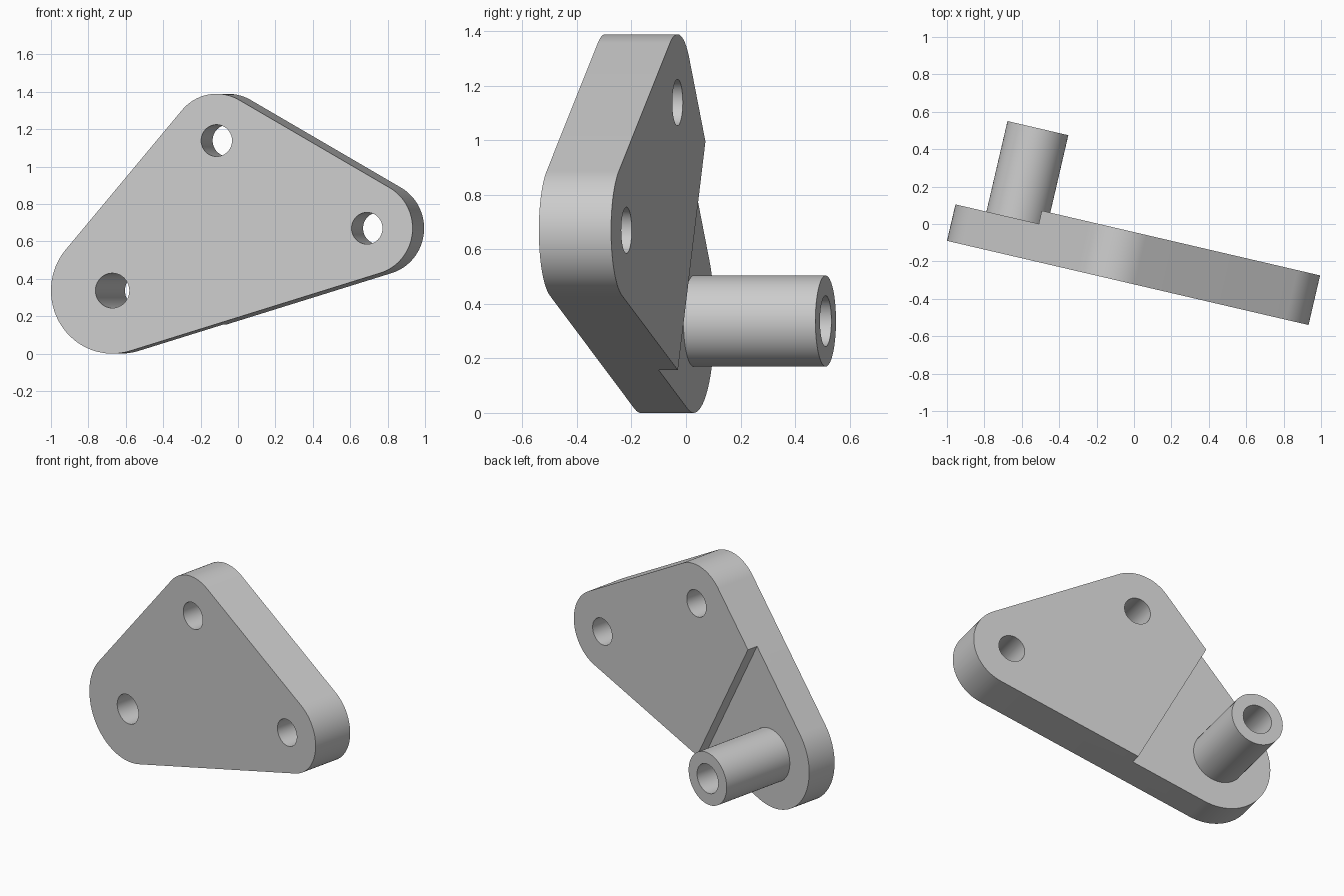
import bpy, bmesh, math
from mathutils import Matrix, Vector

default = bpy.data.objects.get("Cube")
if default:
    bpy.data.objects.remove(default, do_unlink=True)

# Corner circles of the plate, counter-clockwise: along, height, outer radius, hole radius
CORNERS = [(0.337, 0.337, 0.337, 0.093), (1.735, 0.67, 0.25, 0.085), (0.909, 1.139, 0.25, 0.085)]
THIN, THICK, BOSS_END, BOSS_RADIUS = 0.2, 0.272, 0.697, 0.167
STEP_TOP, STEP_BOTTOM = Vector((0.463, 0.985)), Vector((0.904, 0.155))


def prism(name, outline, start, end):
    """Extrude an outline in the x-z plane from y = start to y = end."""
    bm = bmesh.new()
    face = bm.faces.new([bm.verts.new((x, start, z)) for x, z in outline])
    grown = bmesh.ops.extrude_face_region(bm, geom=[face])["geom"]
    moved = [v for v in grown if isinstance(v, bmesh.types.BMVert)]
    bmesh.ops.translate(bm, verts=moved, vec=(0, end - start, 0))
    bmesh.ops.recalc_face_normals(bm, faces=bm.faces)
    mesh = bpy.data.meshes.new(name)
    bm.to_mesh(mesh)
    bm.free()
    obj = bpy.data.objects.new(name, mesh)
    bpy.context.collection.objects.link(obj)
    return obj


def arc(x, z, radius, a=0.0, b=math.tau, count=64):
    """Points on a circle from angle a up to, but not including, angle b."""
    return [(x + radius * math.cos(a + (b - a) * i / count),
             z + radius * math.sin(a + (b - a) * i / count)) for i in range(count)]


def tangent_normal(p, q):
    """Angle of the outward normal of the outer tangent from circle p to circle q."""
    dx, dz = q[0] - p[0], q[1] - p[1]
    return math.atan2(dz, dx) - math.acos((p[2] - q[2]) / math.hypot(dx, dz))


def combine(target, tool, operation):
    """Apply a boolean and remove the tool."""
    mod = target.modifiers.new(operation.lower(), "BOOLEAN")
    mod.operation, mod.solver, mod.object = operation, "EXACT", tool
    bpy.ops.object.select_all(action="DESELECT")
    bpy.context.view_layer.objects.active = target
    target.select_set(True)
    bpy.ops.object.modifier_apply(modifier=mod.name)
    bpy.data.objects.remove(tool, do_unlink=True)


# Rounded triangular plate
outline = []
for i, corner in enumerate(CORNERS):
    a = tangent_normal(CORNERS[i - 1], corner)
    b = tangent_normal(corner, CORNERS[(i + 1) % 3])
    b = a + (b - a) % math.tau
    outline += arc(*corner[:3], a, b, 32) + arc(*corner[:3], b, b + 1, 1)
bracket = prism("mounting_bracket", outline, 0, THICK)

# Slanted step: thinner plate around the boss
along = (STEP_BOTTOM - STEP_TOP).normalized()
side = Vector((along.y, -along.x))
top, bottom = STEP_TOP - along, STEP_BOTTOM + along
pocket = [top, bottom, bottom + side * 2, top + side * 2]
combine(bracket, prism("step_cutter", pocket, THIN, 1), "DIFFERENCE")

# Tubular boss on the back
x, z = CORNERS[0][:2]
combine(bracket, prism("boss", arc(x, z, BOSS_RADIUS), THIN / 2, BOSS_END), "UNION")

# Through holes
for x, z, _, hole in CORNERS:
    combine(bracket, prism("hole_cutter", arc(x, z, hole), -1, 1), "DIFFERENCE")

# Turn the bracket into place
bracket.data.transform(Matrix.Translation((-1, -0.09, 0)) @ Matrix.Rotation(math.radians(-13.1), 4, "Z"))

# Plain grey
grey = bpy.data.materials.new("light_grey")
grey.use_nodes = True
colour = (0.6, 0.6, 0.6, 1)
grey.diffuse_color = colour
grey.node_tree.nodes["Principled BSDF"].inputs["Base Color"].default_value = colour
bracket.data.materials.clear()
bracket.data.materials.append(grey)
for poly in bracket.data.polygons:
    poly.material_index = 0
bpy.ops.object.shade_smooth_by_angle(angle=math.radians(30))
